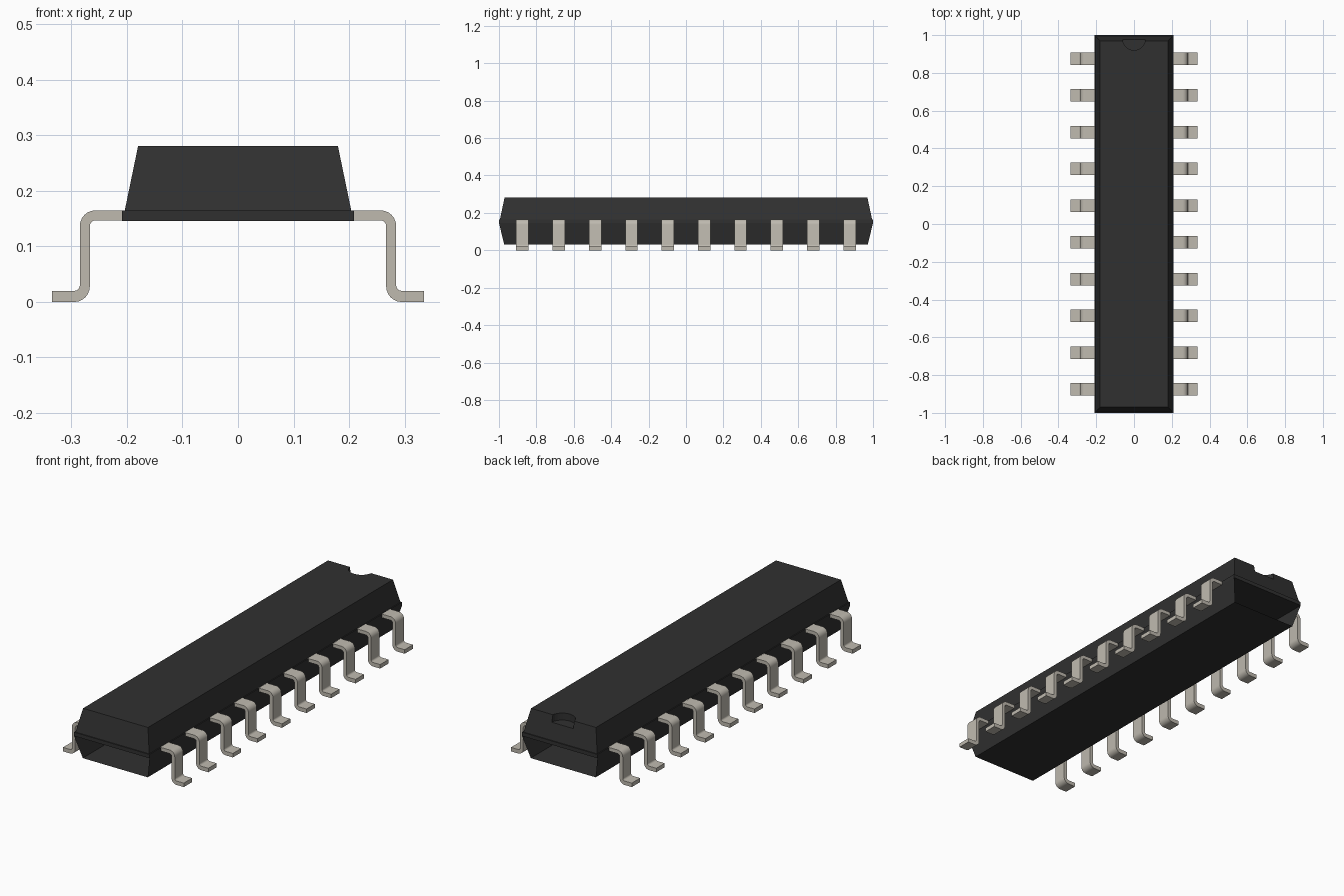
import bpy, bmesh, math

cube = bpy.data.objects.get("Cube")
if cube:
    bpy.data.objects.remove(cube, do_unlink=True)


def material(name, colour):
    mat = bpy.data.materials.new(name)
    mat.use_nodes = True
    mat.diffuse_color = colour
    mat.node_tree.nodes["Principled BSDF"].inputs["Base Color"].default_value = colour
    return mat


black = material("black plastic", (0.03, 0.03, 0.03, 1))
metal = material("pin metal", (0.52, 0.49, 0.43, 1))


def add_object(name, bm, mat):
    mesh = bpy.data.meshes.new(name)
    bm.to_mesh(mesh)
    bm.free()
    mesh.materials.append(mat)
    obj = bpy.data.objects.new(name, mesh)
    bpy.context.collection.objects.link(obj)
    return obj


def ring(bm, x, y, z):
    return [bm.verts.new((sx * x, sy * y, z))
            for sx, sy in ((-1, -1), (1, -1), (1, 1), (-1, 1))]


def wall(bm, low, high, sides):
    for i in sides:
        j = (i + 1) % 4
        bm.faces.new((low[i], low[j], high[j], high[i]))


# Upper body: rim band and tapered lid
bm = bmesh.new()
levels = [(0.209, 1.0, 0.146), (0.209, 1.0, 0.165),
          (0.204, 0.995, 0.165), (0.18, 0.97, 0.281)]
rings = [ring(bm, *lv) for lv in levels]
bm.faces.new(rings[0][::-1])
for low, high in zip(rings, rings[1:]):
    wall(bm, low, high, range(4))
bm.faces.new(rings[-1])
upper = add_object("upper_body", bm, black)

# Half-round orientation notch at the back
bm = bmesh.new()
bmesh.ops.create_cone(bm, cap_ends=True, segments=32, radius1=0.06, radius2=0.06, depth=0.1)
bmesh.ops.translate(bm, verts=bm.verts, vec=(0, 0.98, 0.296))
cutter = add_object("notch_cutter", bm, black)
cutter.hide_render = True
cutter.hide_viewport = True
cut = upper.modifiers.new("notch", "BOOLEAN")
cut.operation = "DIFFERENCE"
cut.object = cutter

# Lower body: thin trough, open at both ends
bm = bmesh.new()
floor = ring(bm, 0.18, 0.972, 0.032)
top = ring(bm, 0.209, 1.0, 0.146)
bm.faces.new(floor[::-1])
wall(bm, floor, top, (1, 3))
add_object("lower_body", bm, black)


# Bent pins: profile in x and z, with rounded corners
def arc(cx, cz, radius, start, end, steps=6):
    angles = [math.radians(start + (end - start) * i / steps) for i in range(steps + 1)]
    return [(cx + radius * math.cos(a), cz + radius * math.sin(a)) for a in angles]


outline = [(0.195, 0.147), (0.195, 0.165)]
outline += arc(0.257, 0.137, 0.028, 90, 0)
outline += arc(0.295, 0.03, 0.01, 180, 270)
outline += [(0.335, 0.02), (0.335, 0)]
outline += arc(0.295, 0.028, 0.028, 270, 180)
outline += arc(0.257, 0.137, 0.01, 0, 90)

PINS, PITCH, WIDTH = 10, 0.1944, 0.066
for side, label in ((1, "left"), (-1, "right")):
    for n in range(PINS):
        y = (n - (PINS - 1) / 2) * PITCH
        bm = bmesh.new()
        face = bm.faces.new([bm.verts.new((side * x, y - WIDTH / 2, z)) for x, z in outline])
        grown = bmesh.ops.extrude_face_region(bm, geom=[face])["geom"]
        verts = [g for g in grown if isinstance(g, bmesh.types.BMVert)]
        bmesh.ops.translate(bm, verts=verts, vec=(0, WIDTH, 0))
        bmesh.ops.recalc_face_normals(bm, faces=bm.faces)
        pin = add_object(f"{label}_pin_{n + 1}", bm, metal)
        bpy.ops.object.select_all(action="DESELECT")
        pin.select_set(True)
        bpy.context.view_layer.objects.active = pin
        bpy.ops.object.shade_smooth_by_angle(angle=math.radians(30))
